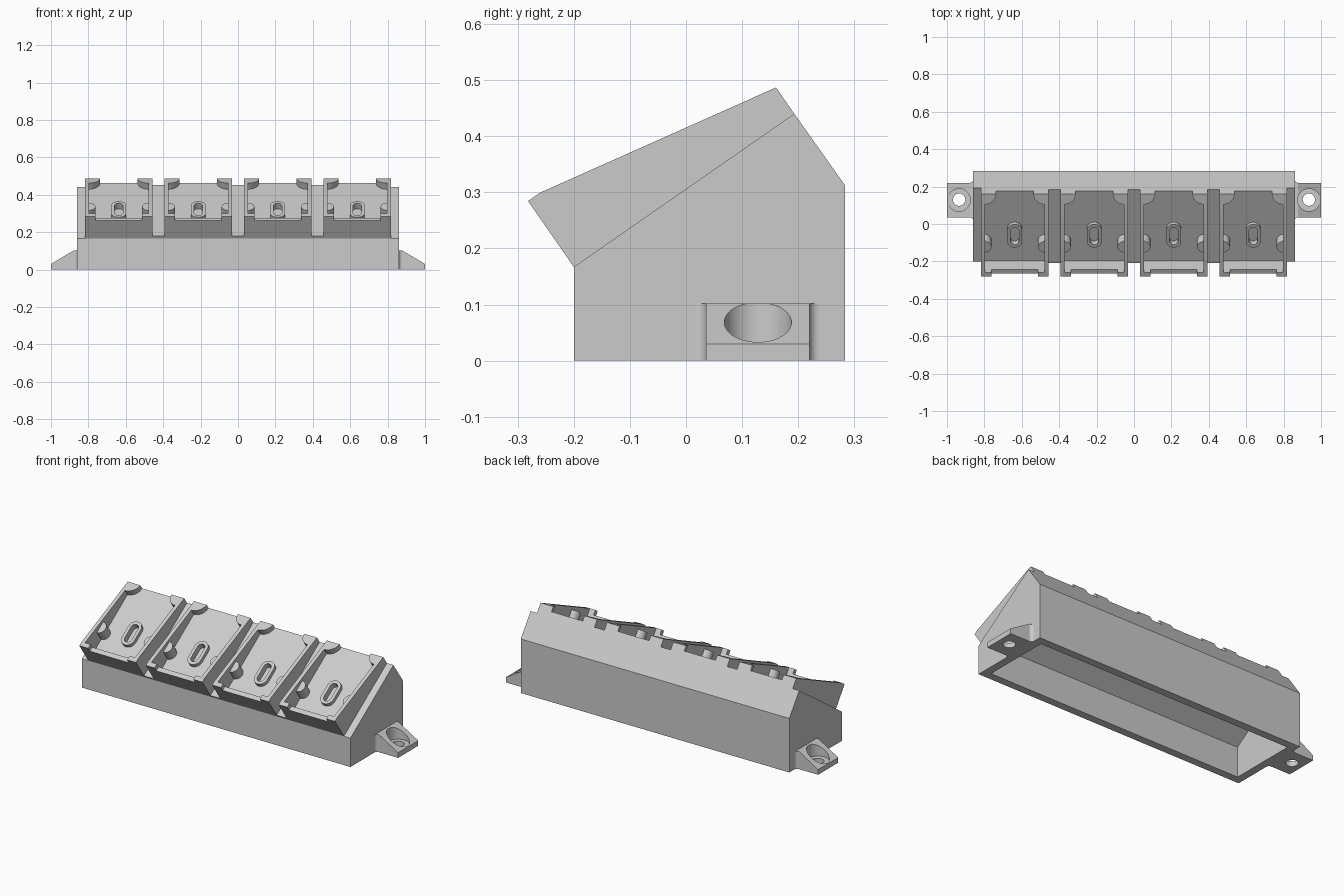
import bpy, bmesh, math
from mathutils import Matrix, Vector

cube = bpy.data.objects.get("Cube")
if cube:
    bpy.data.objects.remove(cube, do_unlink=True)

grey = bpy.data.materials.new("light grey plastic")
grey.use_nodes = True
grey.diffuse_color = (0.6, 0.6, 0.6, 1)
grey.node_tree.nodes["Principled BSDF"].inputs["Base Color"].default_value = (0.6, 0.6, 0.6, 1)


def prism(name, pts, lo, hi, axis):
    """Extrude a 2D outline along x or z."""
    bm = bmesh.new()
    place = {"x": lambda a, b, t: (t, a, b),
             "y": lambda a, b, t: (a, t, b),
             "z": lambda a, b, t: (a, b, t)}[axis]
    low = [bm.verts.new(place(a, b, lo)) for a, b in pts]
    high = [bm.verts.new(place(a, b, hi)) for a, b in pts]
    bm.faces.new(low)
    bm.faces.new(high)
    for i in range(len(pts)):
        j = (i + 1) % len(pts)
        bm.faces.new((low[i], low[j], high[j], high[i]))
    bmesh.ops.recalc_face_normals(bm, faces=bm.faces)
    mesh = bpy.data.meshes.new(name)
    bm.to_mesh(mesh)
    bm.free()
    mesh.materials.append(grey)
    obj = bpy.data.objects.new(name, mesh)
    bpy.context.collection.objects.link(obj)
    return obj


def rect(a0, a1, b0, b1):
    return [(a0, b0), (a1, b0), (a1, b1), (a0, b1)]


def stadium(cx, cy, r, half=0.0, n=32):
    """Circle, or a slot shape stretched along its second axis."""
    pts = []
    for i in range(n):
        t = 2 * math.pi * (i + 0.5) / n
        pts.append((cx + r * math.cos(t),
                    cy + r * math.sin(t) + math.copysign(half, math.sin(t))))
    return pts


def cut(obj, cutter):
    """Subtract the cutter, bake the result and delete the cutter."""
    mod = obj.modifiers.new("cut", "BOOLEAN")
    mod.operation = "DIFFERENCE"
    mod.solver = "EXACT"
    mod.object = cutter
    deps = bpy.context.evaluated_depsgraph_get()
    mesh = bpy.data.meshes.new_from_object(obj.evaluated_get(deps))
    obj.modifiers.clear()
    obj.data = mesh
    bpy.data.objects.remove(cutter, do_unlink=True)


def smooth(obj):
    bpy.ops.object.select_all(action="DESELECT")
    obj.select_set(True)
    bpy.context.view_layer.objects.active = obj
    bpy.ops.object.shade_smooth_by_angle(angle=math.radians(25))


# Hollow base with a sloped front
FRONT, BACK = -0.2, 0.283
base = prism("base_housing", [(FRONT, 0), (BACK, 0), (BACK, 0.313),
                              (0.193, 0.44), (FRONT, 0.167)], -0.86, 0.86, "x")
cavity = prism("cavity", [(-0.155, -0.1), (0.238, -0.1), (0.238, 0.29),
                          (0.178, 0.405), (-0.155, 0.174)], -0.815, 0.815, "x")
cut(base, cavity)

# Frame of the sloped face: local y runs up the slope, local z points outward
slope = Vector((0.393, 0.273))
LENGTH = slope.length
tilt = (Matrix.Translation((0, FRONT, 0.167))
        @ Matrix.Rotation(math.atan2(slope.y, slope.x), 4, "X"))

plate = prism("slope_plate", rect(0, LENGTH, -0.002, 0.014), -0.8185, 0.8185, "x")
plate.matrix_world = tilt

# Holder: a wedge with a recess that leaves posts, bumps and a slot boss
HALF, INNER, FLOOR = 0.181, 0.160, 0.028
holder = prism("holder_1", [(0, 0), (LENGTH, 0), (LENGTH, 0.057),
                            (0.026, 0.143), (0, 0.143)], -HALF, HALF, "x")
recess = prism("recess", rect(0.026, 0.6, FLOOR, 0.3), -INNER, INNER, "x")
for s in (-1, 1):
    cut(recess, prism("corner_post", stadium(s * INNER, LENGTH, 0.06), -0.1, 0.4, "z"))
    cut(recess, prism("side_bump", stadium(s * INNER, 0.16, 0.035), -0.1, 0.095, "z"))
cut(recess, prism("slot_boss", stadium(0, 0.2, 0.04, 0.035), -0.1, 0.05, "z"))
cut(holder, recess)
cut(holder, prism("lip_notch", rect(-0.1, 0.1, 0.115, 0.3), -0.125, 0.125, "x"))
cut(holder, prism("slot", stadium(0, 0.2, 0.022, 0.035), 0.004, 0.3, "z"))
smooth(holder)
for i in range(4):
    obj = holder
    if i:
        obj = bpy.data.objects.new(f"holder_{i + 1}", holder.data)
        bpy.context.collection.objects.link(obj)
    obj.matrix_world = Matrix.Translation(((i - 1.5) * 0.425, 0, 0)) @ tilt

# Mounting ears with a screw hole, counterbore and filleted root
EAR_Y, EAR_HALF, FILLET = 0.128, 0.092, 0.018
for side, s in (("left", 1), ("right", -1)):
    ear = prism(side + "_mounting_ear",
                [(s * 0.85, 0), (s * 1.0, 0), (s * 1.0, 0.03),
                 (s * 0.878, 0.102), (s * 0.85, 0.102)],
                EAR_Y - EAR_HALF, EAR_Y + EAR_HALF, "y")
    cut(ear, prism("counterbore", stadium(s * 0.935, EAR_Y, 0.06), 0.028, 0.3, "z"))
    cut(ear, prism("hole", stadium(s * 0.935, EAR_Y + 0.002, 0.033), -0.1, 0.1, "z"))
    smooth(ear)
    for end, e in (("back", 1), ("front", -1)):
        edge = EAR_Y + e * EAR_HALF
        arc = [(s * (0.86 + FILLET * (1 - math.cos(k * math.pi / 12))),
                edge + e * FILLET * (1 - math.sin(k * math.pi / 12)))
               for k in range(7)]
        root = [(s * 0.85, edge + e * FILLET)] + arc + [(s * 0.85, edge)]
        smooth(prism(f"{side}_ear_{end}_fillet", root, 0, 0.102, "z"))
